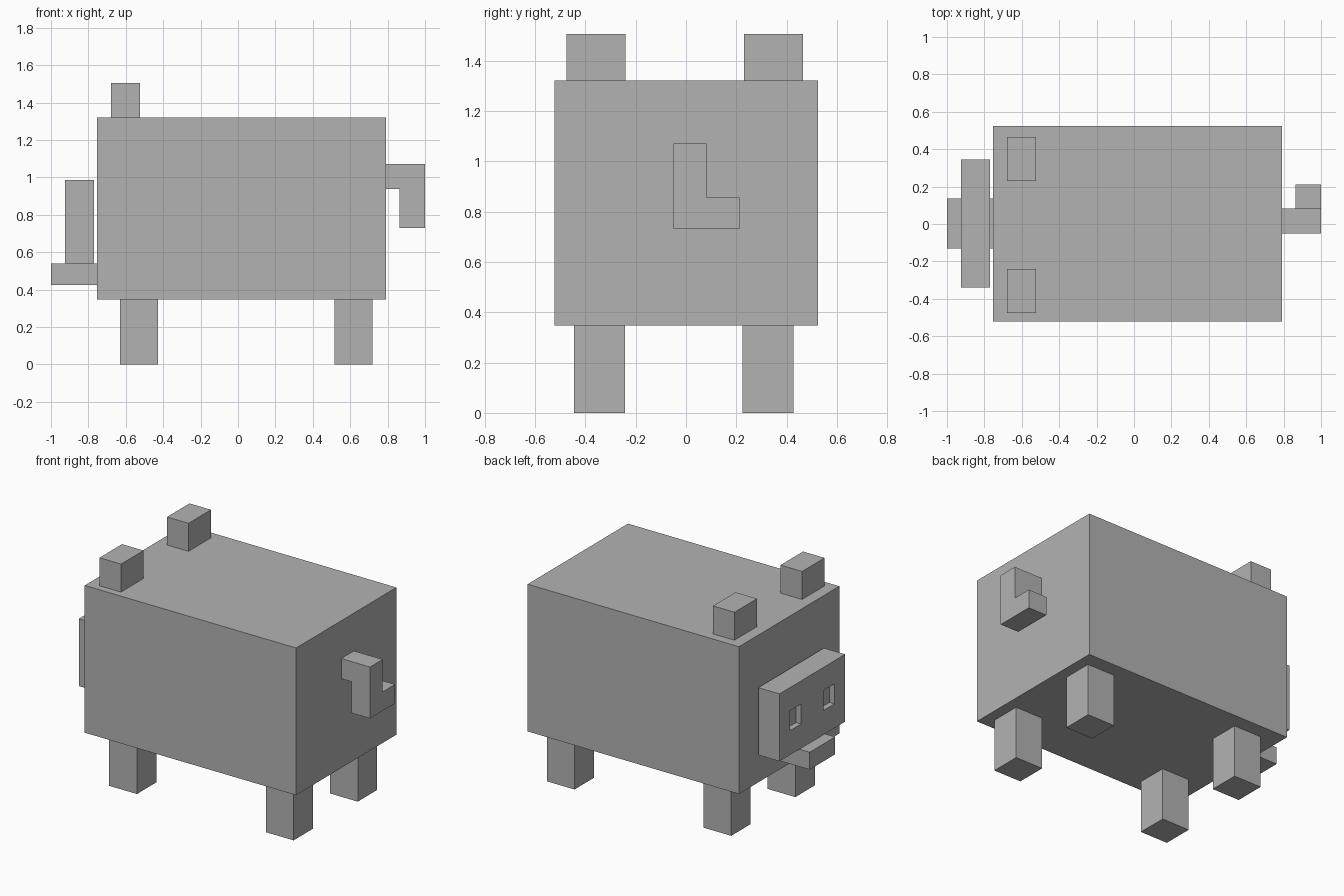
import bpy
import bmesh
from mathutils import Vector

if "Cube" in bpy.data.objects:
    bpy.data.objects.remove(bpy.data.objects["Cube"], do_unlink=True)

GREY = (0.45, 0.45, 0.45, 1)
grey = bpy.data.materials.new("plain grey")
grey.use_nodes = True
grey.diffuse_color = GREY
grey.node_tree.nodes["Principled BSDF"].inputs["Base Color"].default_value = GREY


def add_object(name, bm):
    bmesh.ops.recalc_face_normals(bm, faces=bm.faces[:])
    mesh = bpy.data.meshes.new(name)
    bm.to_mesh(mesh)
    bm.free()
    mesh.materials.append(grey)
    obj = bpy.data.objects.new(name, mesh)
    bpy.context.collection.objects.link(obj)
    return obj


def box(name, x, y, z):
    """Box between the (low, high) limits on each axis."""
    bm = bmesh.new()
    bmesh.ops.create_cube(bm, size=1)
    for v in bm.verts:
        v.co = [lim[0] if c < 0 else lim[1] for c, lim in zip(v.co, (x, y, z))]
    return add_object(name, bm)


# Body
box("body", (-0.755, 0.79), (-0.522, 0.525), (0.347, 1.32))

# Legs
for end, x in (("front", -0.63), ("rear", 0.515)):
    for side, y in (("near", -0.445), ("far", 0.225)):
        box(f"{end}_leg_{side}", (x, x + 0.203), (y, y + 0.203), (0, 0.347))

# Ears
for side, y in (("near", -0.475), ("far", 0.23)):
    box(f"ear_{side}", (-0.68, -0.523), (y, y + 0.235), (1.32, 1.505))

# Snout with two recessed nostrils
snout = box("snout", (-0.925, -0.77), (-0.34, 0.345), (0.54, 0.985))
for y in (-0.23, 0.12):
    cutter = box("nostril_cutter", (-1.0, -0.888), (y, y + 0.113), (0.7, 0.832))
    cutter.hide_render = True
    cut = snout.modifiers.new("nostril", "BOOLEAN")
    cut.operation = "DIFFERENCE"
    cut.solver = "EXACT"
    cut.object = cutter
    bpy.context.view_layer.objects.active = snout
    bpy.ops.object.modifier_apply(modifier=cut.name)
    bpy.data.objects.remove(cutter, do_unlink=True)

# Lower jaw
box("mouth", (-1.0, -0.755), (-0.13, 0.137), (0.425, 0.54))

# Tail: hooked profile, with its tip drawn out sideways
bm = bmesh.new()
profile = [(0.79, 1.07), (1, 1.07), (1, 0.73), (0.863, 0.73), (0.863, 0.937), (0.79, 0.937)]
face = bm.faces.new([bm.verts.new((x, -0.05, z)) for x, z in profile])
side = bmesh.ops.extrude_face_region(bm, geom=[face])["geom"]
bmesh.ops.translate(bm, vec=(0, 0.132, 0),
                    verts=[g for g in side if isinstance(g, bmesh.types.BMVert)])
bmesh.ops.recalc_face_normals(bm, faces=bm.faces[:])
bmesh.ops.bisect_plane(bm, geom=bm.verts[:] + bm.edges[:] + bm.faces[:],
                       plane_co=(0, 0, 0.855), plane_no=(0, 0, 1))
bm.normal_update()
tip = [f for f in bm.faces if f.normal.y > 0.9 and f.calc_center_median().z < 0.855]
new = bmesh.ops.extrude_face_region(bm, geom=tip)["geom"]
bmesh.ops.delete(bm, geom=[f for f in tip if f.is_valid], context="FACES_ONLY")
bmesh.ops.translate(bm, vec=Vector((0, 0.13, 0)),
                    verts=[g for g in new if isinstance(g, bmesh.types.BMVert)])
bmesh.ops.dissolve_limit(bm, angle_limit=0.01, verts=bm.verts[:], edges=bm.edges[:])
add_object("tail", bm)
